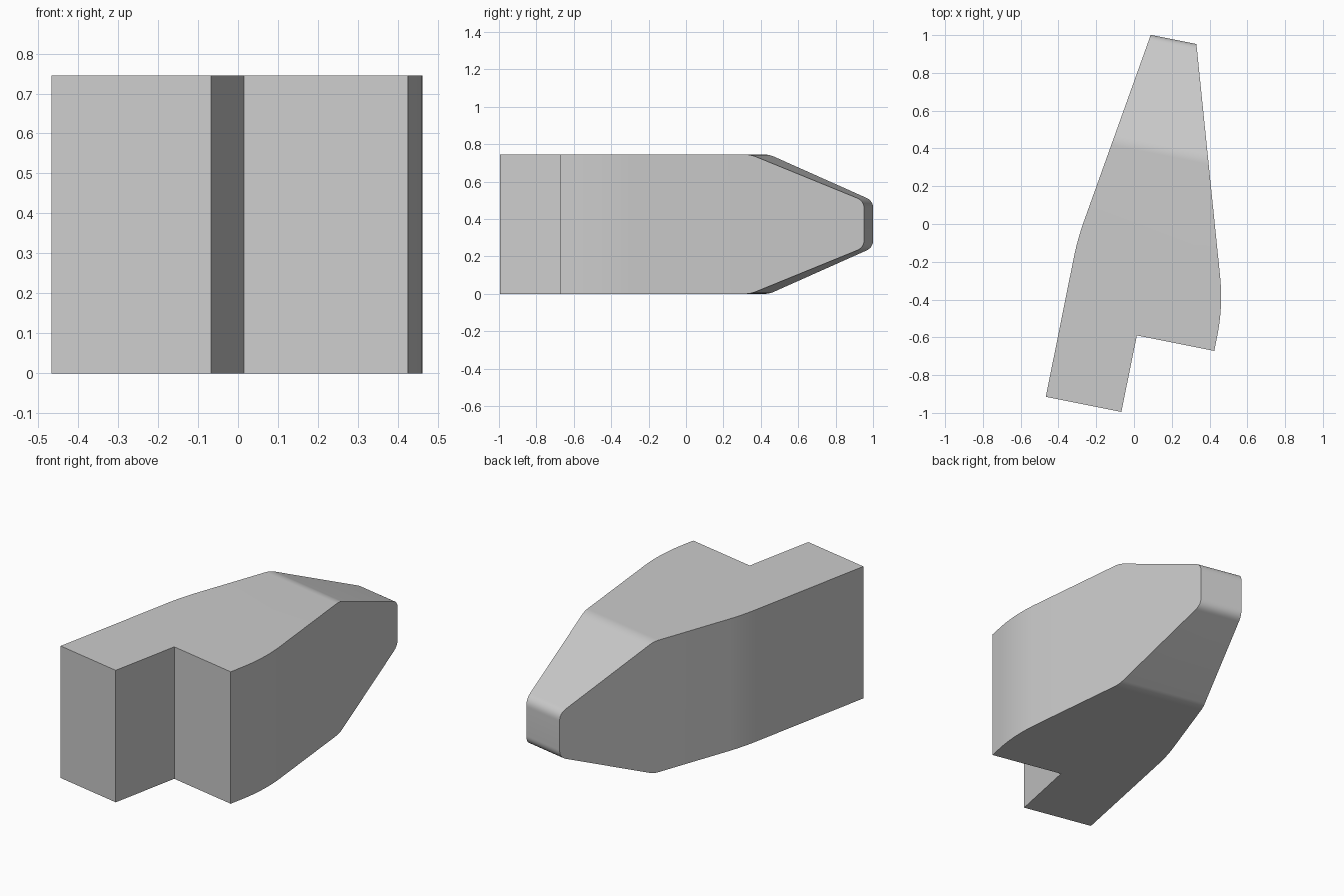
import bpy, bmesh
from mathutils import Vector

cube = bpy.data.objects.get("Cube")
if cube:
    bpy.data.objects.remove(cube, do_unlink=True)

UP = Vector((0, 0, 1))
LENGTHWAYS = Vector((0.2, 1, 0)).normalized()   # the block is turned slightly in plan
CROSSWAYS = LENGTHWAYS.cross(UP)
HEIGHT = 0.745

grey = bpy.data.materials.new("plain_grey")
grey.use_nodes = True
colour = (0.6, 0.6, 0.6, 1)
grey.diffuse_color = colour
grey.node_tree.nodes["Principled BSDF"].inputs["Base Color"].default_value = colour


def rounded(corners, steps=10):
    """Outline from (a, b, tangent length) corners, rounding where the length is set."""
    outline = []
    for i, (a, b, reach) in enumerate(corners):
        c = Vector((a, b))
        if not reach:
            outline.append(c)
            continue
        before = Vector(corners[i - 1][:2])
        after = Vector(corners[(i + 1) % len(corners)][:2])
        p = c + (before - c).normalized() * reach
        q = c + (after - c).normalized() * reach
        for k in range(steps + 1):
            t = k / steps
            outline.append(p * (1 - t) ** 2 + c * 2 * t * (1 - t) + q * t * t)
    return outline


def prism(name, outline, axis_a, axis_b, start, end):
    """Outline in the plane of two axes, swept from start to end."""
    bm = bmesh.new()
    base = bm.faces.new([bm.verts.new(axis_a * p.x + axis_b * p.y + start) for p in outline])
    swept = bmesh.ops.extrude_face_region(bm, geom=[base])["geom"]
    bmesh.ops.translate(bm, vec=end - start,
                        verts=[v for v in swept if isinstance(v, bmesh.types.BMVert)])
    bmesh.ops.recalc_face_normals(bm, faces=bm.faces)
    mesh = bpy.data.meshes.new(name)
    bm.to_mesh(mesh)
    bm.free()
    mesh.materials.append(grey)
    obj = bpy.data.objects.new(name, mesh)
    bpy.context.collection.objects.link(obj)
    return obj


# Plan shape: stepped front, curved sides, tapering towards the back
plan = rounded([
    (-0.467, -0.915, 0), (-0.067, -0.995, 0), (0.015, -0.59, 0), (0.425, -0.672, 0),
    (0.472, -0.436, 0.16), (0.32, 1.055, 0), (0.124, 1.1, 0), (-0.299, -0.08, 0.1),
])
body = prism("tapered_block", plan, Vector((1, 0, 0)), Vector((0, 1, 0)),
             UP * -0.1, UP * (HEIGHT + 0.1))

# Side shape: chamfered, rounded nose, the lower half mirroring the upper
upper = [(-1.2, HEIGHT, 0), (0.415, HEIGHT, 0.03), (0.999, 0.497, 0.043)]
lower = [(a, HEIGHT - b, r) for a, b, r in reversed(upper)]
side = prism("side_cutter", rounded(upper + lower), LENGTHWAYS, UP,
             CROSSWAYS * -1, CROSSWAYS)
side.hide_render = True

# Keep what both shapes share
cut = body.modifiers.new("side_shape", "BOOLEAN")
cut.operation = "INTERSECT"
cut.solver = "EXACT"
cut.object = side
bpy.ops.object.select_all(action="DESELECT")
bpy.context.view_layer.objects.active = body
body.select_set(True)
bpy.ops.object.modifier_apply(modifier=cut.name)
bpy.data.objects.remove(side, do_unlink=True)
bpy.ops.object.shade_smooth_by_angle(angle=0.5)
